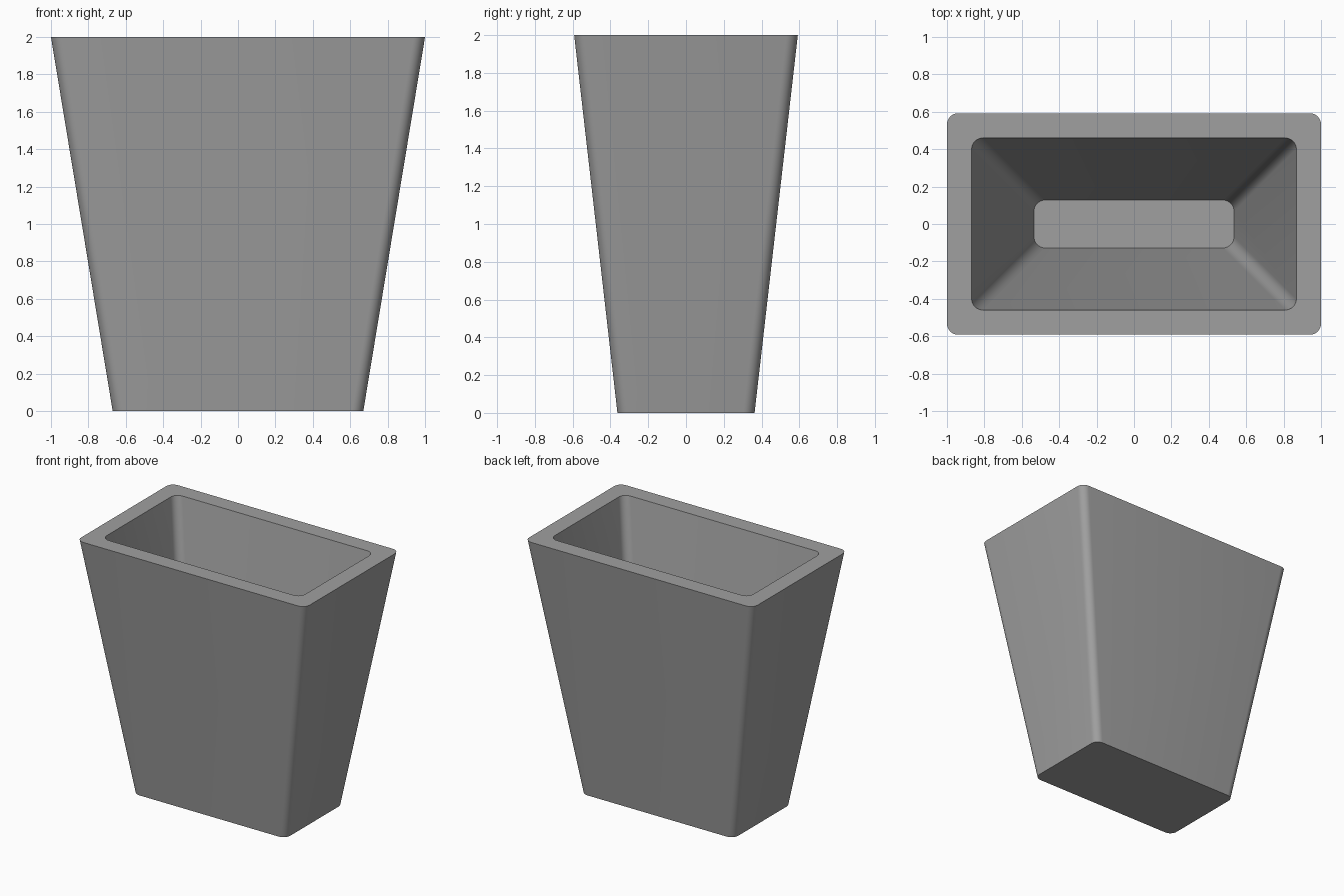
import bpy, bmesh, math

cube = bpy.data.objects.get("Cube")
if cube:
    bpy.data.objects.remove(cube, do_unlink=True)

RADIUS = 0.06
STEPS = 8  # segments per rounded corner

grey = bpy.data.materials.new("matte grey")
grey.use_nodes = True
COLOUR = (0.35, 0.35, 0.35, 1)
grey.diffuse_color = COLOUR
grey.node_tree.nodes["Principled BSDF"].inputs["Base Color"].default_value = COLOUR


def rounded_ring(bm, half_x, half_y, z):
    """Ring of vertices around a rounded rectangle."""
    ring = []
    corners = ((1, 1), (-1, 1), (-1, -1), (1, -1))
    for quarter, (sx, sy) in enumerate(corners):
        for step in range(STEPS + 1):
            a = (quarter + step / STEPS) * math.pi / 2
            ring.append(bm.verts.new((sx * (half_x - RADIUS) + RADIUS * math.cos(a),
                                      sy * (half_y - RADIUS) + RADIUS * math.sin(a), z)))
    return ring


def bridge(bm, lower, upper):
    n = len(lower)
    for i in range(n):
        j = (i + 1) % n
        bm.faces.new((lower[i], lower[j], upper[j], upper[i]))


# Tapered planter: underside, outer wall, flat rim, inner wall, inner floor
bm = bmesh.new()
rings = [rounded_ring(bm, *size) for size in (
    (0.67, 0.363, 0), (1, 0.592, 2), (0.868, 0.46, 2), (0.535, 0.128, 0.13))]
bm.faces.new(list(reversed(rings[0])))
for lower, upper in zip(rings, rings[1:]):
    bridge(bm, lower, upper)
bm.faces.new(rings[-1])
bmesh.ops.recalc_face_normals(bm, faces=bm.faces)

mesh = bpy.data.meshes.new("planter_pot")
bm.to_mesh(mesh)
bm.free()
mesh.materials.append(grey)
pot = bpy.data.objects.new("planter_pot", mesh)
bpy.context.collection.objects.link(pot)

# Soft corners, crisp rim and base
bpy.ops.object.select_all(action="DESELECT")
pot.select_set(True)
bpy.context.view_layer.objects.active = pot
bpy.ops.object.shade_smooth_by_angle(angle=math.radians(30))
